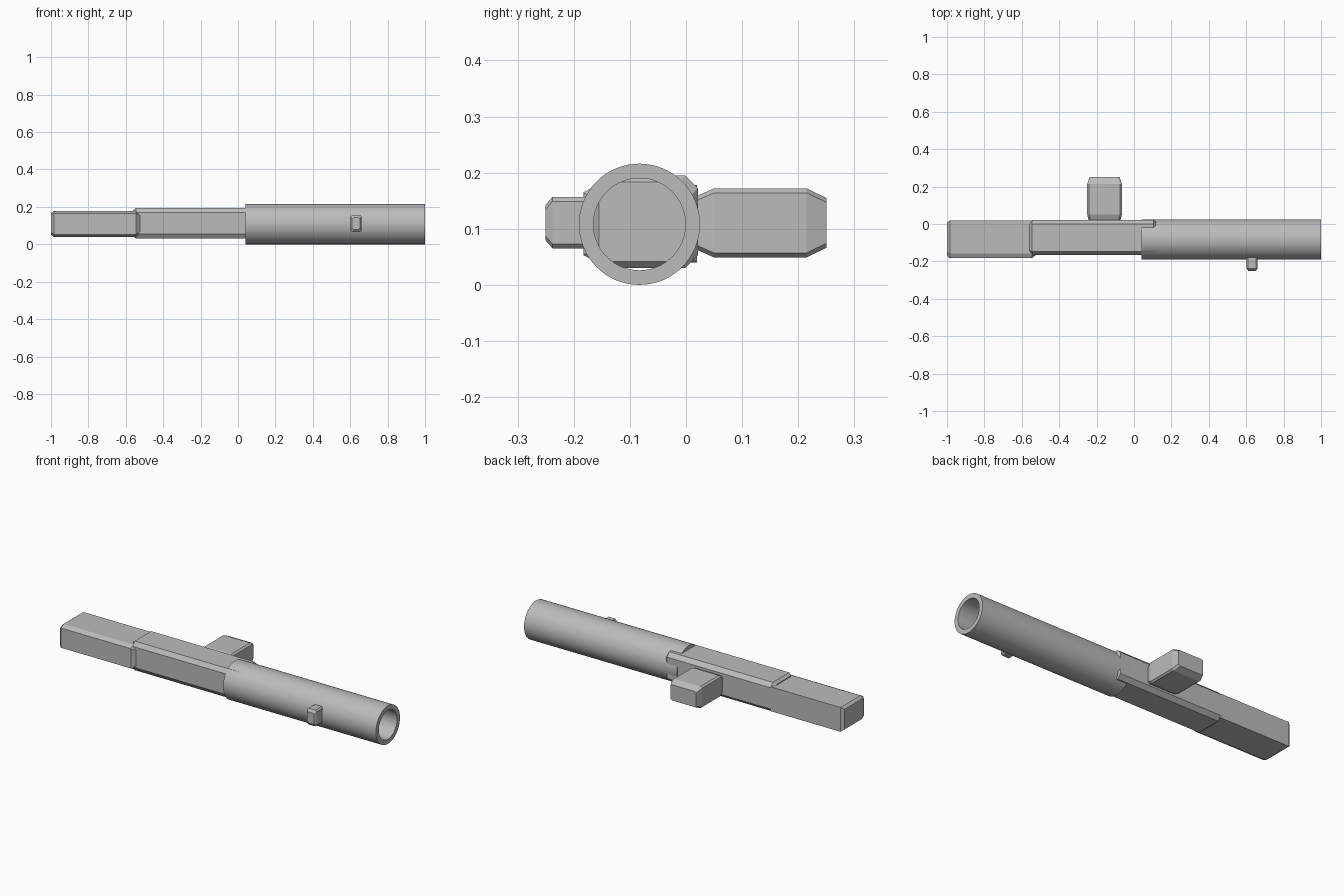
import bpy, bmesh, math
from mathutils import Vector

cube = bpy.data.objects.get("Cube")
if cube:
    bpy.data.objects.remove(cube, do_unlink=True)

grey = bpy.data.materials.new("plain grey")
grey.use_nodes = True
grey.diffuse_color = (0.5, 0.5, 0.5, 1)
grey.node_tree.nodes["Principled BSDF"].inputs["Base Color"].default_value = (0.5, 0.5, 0.5, 1)


def finish(name, bm):
    bmesh.ops.remove_doubles(bm, verts=bm.verts, dist=0.0002)
    bmesh.ops.recalc_face_normals(bm, faces=bm.faces)
    mesh = bpy.data.meshes.new(name)
    bm.to_mesh(mesh)
    bm.free()
    mesh.materials.append(grey)
    obj = bpy.data.objects.new(name, mesh)
    bpy.context.collection.objects.link(obj)
    return obj


def chamfered_bar(name, place, u, v, low, high, sections):
    """Loft a chamfered rectangle; low/high are the (u, v) chamfers on each u side.
    Each section is (position, inset in u, inset in v)."""
    bm = bmesh.new()
    rings = []
    for t, iu, iv in sections:
        u0, u1, v0, v1 = u[0] + iu, u[1] - iu, v[0] + iv, v[1] - iv
        outline = [(u0 + low[0], v0), (u1 - high[0], v0), (u1, v0 + high[1]), (u1, v1 - high[1]),
                   (u1 - high[0], v1), (u0 + low[0], v1), (u0, v1 - low[1]), (u0, v0 + low[1])]
        # merge the corner points of square edges
        pts = [p for i, p in enumerate(outline) if p != outline[i - 1]]
        rings.append([bm.verts.new(place(t, a, b)) for a, b in pts])
    n = len(rings[0])
    for a, b in zip(rings, rings[1:]):
        for i in range(n):
            bm.faces.new((a[i], a[(i + 1) % n], b[(i + 1) % n], b[i]))
    bm.faces.new(rings[0])
    bm.faces.new(rings[-1])
    return finish(name, bm)


def along_x(t, a, b):
    return Vector((t, a, b))


def along_y(t, a, b):
    return Vector((a, t, b))


# Rear bar, square on the back side and chamfered on the front side
chamfered_bar("rear_bar", along_x, (-0.183, 0.02), (0.04, 0.178), (0.025, 0.013), (0, 0),
              [(-1, 0.012, 0.012), (-0.985, 0, 0), (-0.545, 0, 0), (-0.525, 0.018, 0.012)])

# Middle body, its front end reaching into the tube
chamfered_bar("middle_body", along_x, (-0.165, 0.021), (0.03, 0.195), (0.017, 0.024), (0.022, 0.022),
              [(-0.56, 0.01, 0.012), (-0.545, 0, 0), (0.105, 0, 0), (0.118, 0.01, 0.012)])

# Side block standing out of the back of the body
chamfered_bar("side_block", along_y, (-0.25, -0.065), (0.049, 0.172), (0.01, 0.008), (0.01, 0.008),
              [(0.0, 0.012, 0.022), (0.05, 0, 0), (0.215, 0, 0), (0.25, 0.012, 0.017)])

# Small stud on the front of the tube
chamfered_bar("tube_stud", along_y, (0.602, 0.66), (0.065, 0.157), (0.008, 0.008), (0.008, 0.008),
              [(-0.25, 0.008, 0.014), (-0.238, 0, 0), (-0.18, 0, 0)])

# Hollow tube, open at both ends
bm = bmesh.new()
sides = 64
rings = []
for x, r in ((0.04, 0.108), (1, 0.108), (1, 0.082), (0.04, 0.082)):
    angles = [2 * math.pi * i / sides for i in range(sides)]
    rings.append([bm.verts.new((x, -0.083 + r * math.cos(a), 0.108 + r * math.sin(a))) for a in angles])
for k in range(4):
    a, b = rings[k], rings[(k + 1) % 4]
    for i in range(sides):
        j = (i + 1) % sides
        bm.faces.new((a[i], a[j], b[j], b[i]))
finish("tube", bm)
